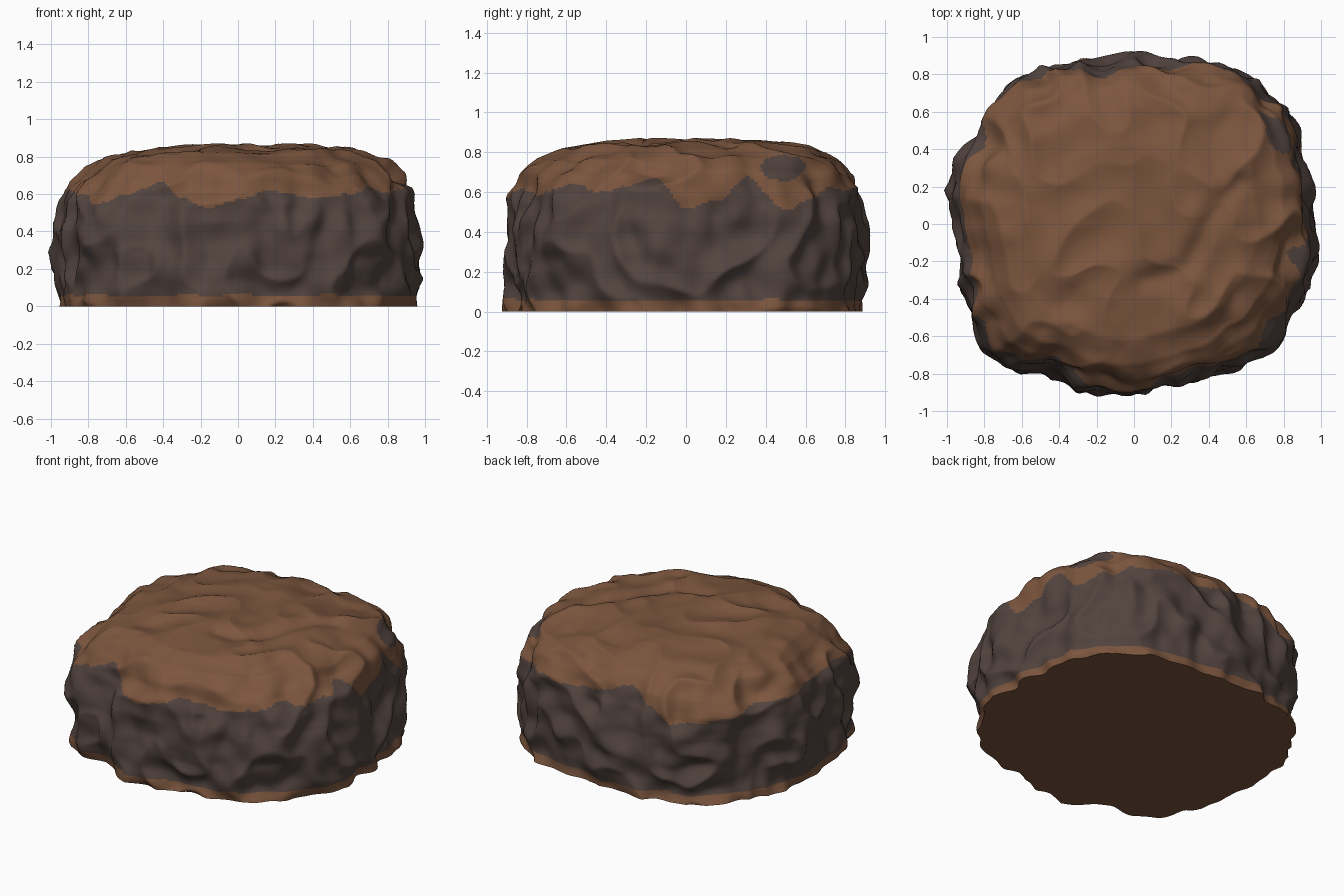
import bpy, bmesh, math
from mathutils import Vector, noise

if "Cube" in bpy.data.objects:
    bpy.data.objects.remove(bpy.data.objects["Cube"], do_unlink=True)


def material(name, colour):
    m = bpy.data.materials.new(name)
    m.use_nodes = True
    m.diffuse_color = (*colour, 1)
    m.node_tree.nodes["Principled BSDF"].inputs["Base Color"].default_value = (*colour, 1)
    return m


# Outline radius and crust edge height, every 10 degrees from +x
OUTLINE = [1.0, .99, .99, 1.03, 1.05, 1.02, 1.0, .96, .91, .92, .92, .95,
           .98, 1.02, 1.03, .98, 1.02, 1.01, 1.0, .99, 1.02, 1.05, 1.08, 1.04,
           .96, .96, .94, .93, .91, .92, .96, .98, 1.03, 1.01, 1.0, 1.02]
CRUST = [.52, .56, .68, .51, .57, .62, .62, .6, .62, .65, .7, .62,
         .53, .54, .57, .6, .62, .6, .62, .6, .62, .6, .54, .6,
         .66, .58, .53, .57, .62, .61, .58, .59, .64, .61, .62, .68]
# How far the shoulder swells or draws in, every 20 degrees
SHOULDER = [0, .03, .05, .02, .02, .02, 0, .02, .02, 0,
            -.02, -.06, -.03, 0, 0, -.02, -.06, -.02]
# Side profile: radius fraction, height
PROFILE = [(.95, 0), (.955, .06), (.965, .3), (.96, .45), (.935, .58), (.885, .68),
           (.805, .76), (.66, .815), (.45, .845), (.2, .855), (0, .855)]
# Long crease across the top
CREASE = [Vector(p) for p in [(.56, .22), (.42, .06), (.35, -.1), (.28, -.23), (.05, -.3)]]
SEGMENTS, RINGS = 360, 120


def around(table, angle):
    t = angle / math.tau * len(table)
    i, f = int(math.floor(t)), t - math.floor(t)
    f = f * f * (3 - 2 * f)
    return table[i % len(table)] * (1 - f) + table[(i + 1) % len(table)] * f


def along(points, distance):
    for a, b in zip(points, points[1:]):
        step = math.dist(a, b)
        if distance <= step:
            return Vector(a).lerp(Vector(b), distance / step)
        distance -= step
    return Vector(points[-1])


def crease_gap(p):
    best = 9
    for a, b in zip(CREASE, CREASE[1:]):
        t = max(0, min(1, (p - a).dot(b - a) / (b - a).length_squared))
        best = min(best, (p - a.lerp(b, t)).length)
    return best


def lumpy(p, steep):
    # Broad lumps and folded ridges, with small knobs on the sides
    broad = noise.noise(p * 2.6)
    warp = p + noise.noise_vector(p * 2.5) * .12
    ridge = .32 - abs(noise.noise(warp * 3.6 + Vector((7, 3, 1)))) * 1.6
    knobs = noise.noise(p * 7.5) * (.008 + .018 * steep)
    return broad * .03 + ridge * .05 + knobs


def surface(angle, distance):
    r, z = along(PROFILE, distance)
    a, b = along(PROFILE, max(0, distance - .06)), along(PROFILE, distance + .06)
    r *= around(OUTLINE, angle)
    r *= 1 + around(SHOULDER, angle) * max(0, min(1, (z - .4) / .3))
    p = Vector((r * math.cos(angle), r * math.sin(angle), z))
    tangent = (b - a).normalized()
    out = Vector((tangent.y * math.cos(angle), tangent.y * math.sin(angle), -tangent.x))
    steep = max(0, tangent.y)
    move = out * lumpy(p, steep) * (.6 + .6 * steep)
    move.z *= min(1, z / .08)
    p += move
    # The crown leans up a little toward +x
    p.z += .03 * p.x * z
    if z > .7:
        p.z -= .03 * math.exp(-(crease_gap(p.xy) / .06) ** 2)
    return p


# Clump body: rings from the ground rim up to the crown
total = sum(math.dist(a, b) for a, b in zip(PROFILE, PROFILE[1:]))
bm = bmesh.new()
rings = [[bm.verts.new(surface(math.tau * s / SEGMENTS, total * k / RINGS))
          for s in range(SEGMENTS)] for k in range(RINGS)]
crown = bm.verts.new(surface(0, total))
for low, high in zip(rings, rings[1:]):
    for s in range(SEGMENTS):
        n = (s + 1) % SEGMENTS
        bm.faces.new((low[s], low[n], high[n], high[s]))
for s in range(SEGMENTS):
    bm.faces.new((rings[-1][s], rings[-1][(s + 1) % SEGMENTS], crown))
underside = bm.faces.new(rings[0][::-1])

# Brown crust on top, a brown rim at the ground, dark sides between
for f in bm.faces:
    c = f.calc_center_median()
    edge = around(CRUST, math.atan2(c.y, c.x)) + noise.noise(c * 8) * .02
    rim = .055 + noise.noise(c * 5) * .015
    # Dark patch left bare on the steep upper side
    gap = math.hypot(c.y - .48, (c.z - .72) * 1.7) + noise.noise(c * 7) * .03
    bare = c.x > .5 and gap < .11
    f.material_index = 1 if rim < c.z < edge or bare else 0
    f.smooth = f is not underside
for e in underside.edges:
    e.smooth = False

mesh = bpy.data.meshes.new("earth_clump")
bm.to_mesh(mesh)
bm.free()
clump = bpy.data.objects.new("earth_clump", mesh)
bpy.context.collection.objects.link(clump)
mesh.materials.append(material("brown crust", (.2, .092, .048)))
mesh.materials.append(material("dark grey brown", (.085, .058, .05)))
